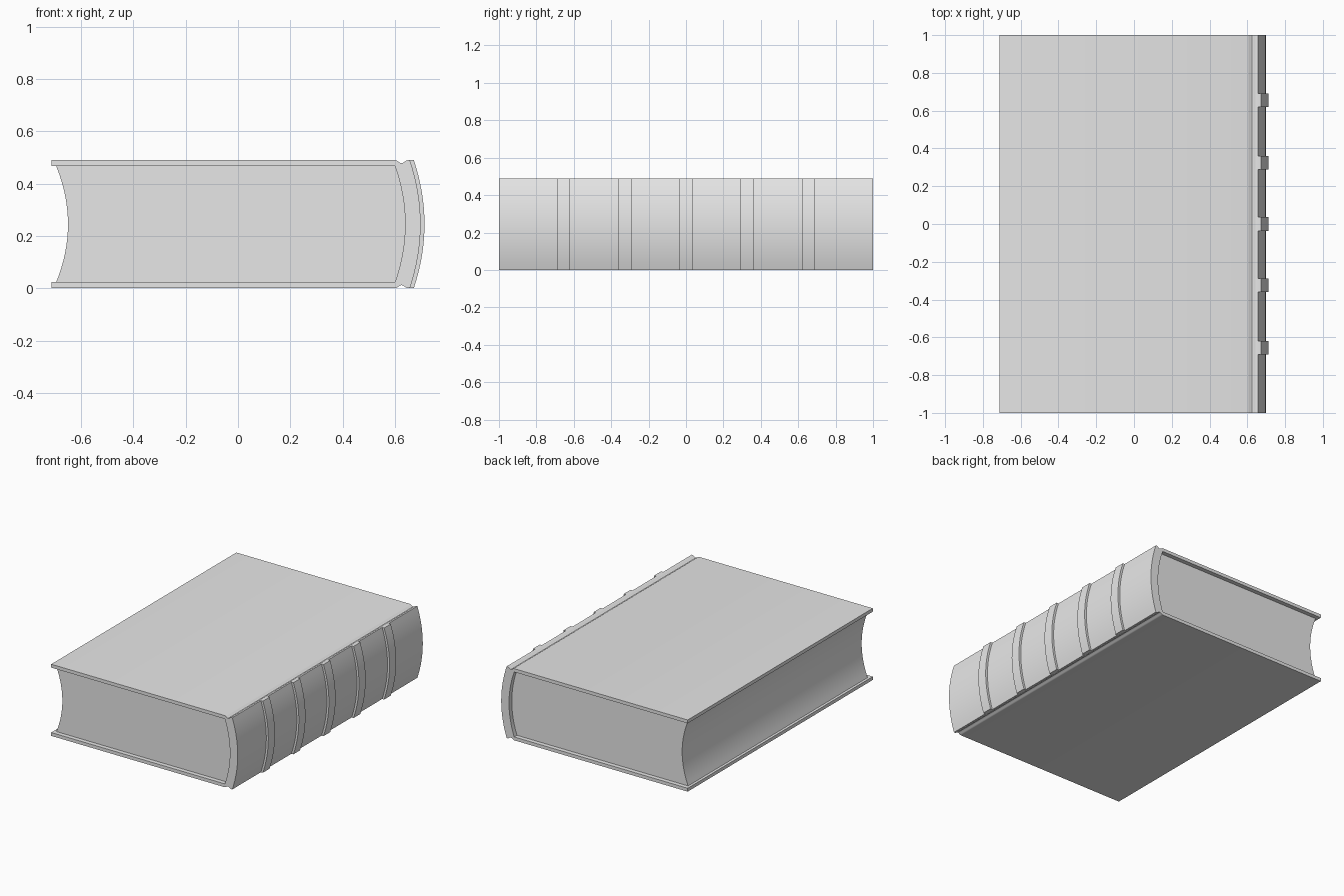
import bpy, bmesh, math

cube = bpy.data.objects.get("Cube")
if cube:
    bpy.data.objects.remove(cube, do_unlink=True)

HEIGHT = 0.49
MID = HEIGHT / 2
BOARD = 0.023          # cover board thickness
STEPS = 16

grey = bpy.data.materials.new("plain_grey")
grey.use_nodes = True
grey.diffuse_color = (0.8, 0.8, 0.8, 1)
grey.node_tree.nodes["Principled BSDF"].inputs["Base Color"].default_value = (0.8, 0.8, 0.8, 1)


def bow(x_mid, depth, half):
    """Bowed line from bottom to top, with its ends set back by depth."""
    ts = [2 * i / STEPS - 1 for i in range(STEPS + 1)]
    return [(x_mid - depth * t * t, MID + half * t) for t in ts]


def extrude(name, profile, y0, y1):
    """Solid made by sweeping an x-z profile along y."""
    bm = bmesh.new()
    face = bm.faces.new([bm.verts.new((x, y0, z)) for x, z in profile])
    swept = bmesh.ops.extrude_face_region(bm, geom=[face])
    verts = [g for g in swept["geom"] if isinstance(g, bmesh.types.BMVert)]
    bmesh.ops.translate(bm, verts=verts, vec=(0, y1 - y0, 0))
    bmesh.ops.recalc_face_normals(bm, faces=bm.faces)
    mesh = bpy.data.meshes.new(name)
    bm.to_mesh(mesh)
    bm.free()
    mesh.materials.append(grey)
    obj = bpy.data.objects.new(name, mesh)
    bpy.context.collection.objects.link(obj)
    bpy.ops.object.select_all(action='DESELECT')
    obj.select_set(True)
    bpy.context.view_layer.objects.active = obj
    bpy.ops.object.shade_smooth_by_angle(angle=math.radians(30))
    return obj


inner_spine = bow(0.639, 0.039, MID - BOARD)
outer_spine = bow(0.698, 0.041, MID)
band_face = bow(0.713, 0.041, MID)

# Shallow hinge groove between the boards and the spine
groove = []
for i in range(9):
    t = i / 8
    groove.append((0.6 + 0.05 * t, 0.006 * (1 - math.cos(math.tau * t))))
groove_top = [(x, HEIGHT - z) for x, z in reversed(groove)]

# Cover: two boards joined by a bowed spine
cover = [(-0.713, 0)] + groove + outer_spine + groove_top
cover += [(-0.713, HEIGHT), (-0.713, HEIGHT - BOARD)]
cover += inner_spine[::-1] + [(-0.713, BOARD)]
extrude("cover", cover, -1, 1)

# Page block with a hollow fore edge, set back at both ends
fore_edge = bow(-0.65, 0.045, MID - BOARD)
extrude("pages", inner_spine + fore_edge[::-1], -0.97, 0.97)

# Raised bands across the spine
for i, y in enumerate((-0.655, -0.325, 0, 0.325, 0.655)):
    extrude(f"spine_band_{i + 1}", band_face + outer_spine[::-1], y - 0.036, y + 0.036)
